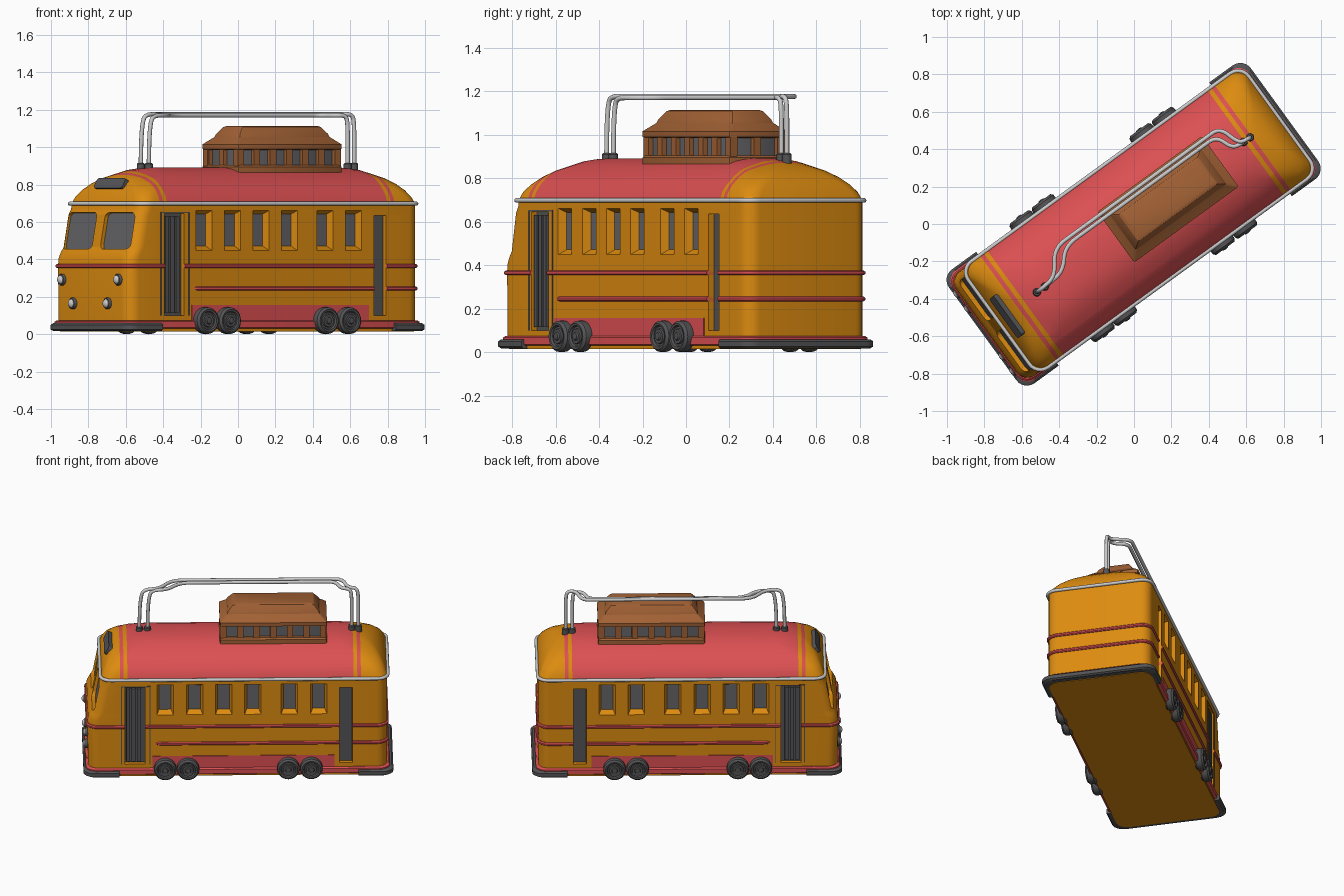
import bpy, bmesh
from math import radians, sin, cos, pi
from mathutils import Matrix, Vector

if "Cube" in bpy.data.objects:
    bpy.data.objects.remove(bpy.data.objects["Cube"])

ANGLE = radians(36)          # whole tram is turned about z; parts are built with length along x


def material(name, rgb):
    m = bpy.data.materials.new(name)
    m.diffuse_color = (*rgb, 1)
    m.use_nodes = True
    m.node_tree.nodes["Principled BSDF"].inputs["Base Color"].default_value = m.diffuse_color
    return m


YELLOW = material("yellow_paint", (0.72, 0.26, 0.005))
RED = material("red_paint", (0.72, 0.08, 0.085))
BROWN = material("brown_wood", (0.36, 0.12, 0.035))
SILVER = material("silver", (0.55, 0.55, 0.55))
DARK = material("dark_grey", (0.09, 0.09, 0.095))
GLASS = material("grey_glass", (0.13, 0.13, 0.14))


def part(name, bm, *mats, smooth=35):
    bmesh.ops.recalc_face_normals(bm, faces=bm.faces[:])
    me = bpy.data.meshes.new(name)
    bm.to_mesh(me)
    bm.free()
    for m in mats:
        me.materials.append(m)
    me.shade_smooth()
    me.set_sharp_from_angle(angle=radians(smooth))
    ob = bpy.data.objects.new(name, me)
    ob.rotation_euler.z = ANGLE
    bpy.context.collection.objects.link(ob)
    return ob


def loft(bm, rings):
    rows = [[bm.verts.new(p) for p in r] for r in rings]
    n = len(rows[0])
    for a, b in zip(rows, rows[1:]):
        for i in range(n):
            j = (i + 1) % n
            bm.faces.new((a[i], a[j], b[j], b[i]))
    bm.faces.new(rows[0])
    bm.faces.new(rows[-1])


def rr(x0, x1, w, r, z, n=7):
    """Rounded rectangle ring from x0 to x1, half width w."""
    pts = []
    for k, (cx, cy) in enumerate(((x1 - r, w - r), (x0 + r, w - r), (x0 + r, r - w), (x1 - r, r - w))):
        for i in range(n):
            a = (k + i / (n - 1)) * pi / 2
            pts.append((cx + r * cos(a), cy + r * sin(a), z))
    return pts


def box(bm, x0, x1, y0, y1, z0, z1):
    loft(bm, [[(x0, y0, z), (x1, y0, z), (x1, y1, z), (x0, y1, z)] for z in (z0, z1)])


def lathe(bm, centre, axis, profile, n=28):
    """Revolve (radius, offset) pairs round an axis through centre."""
    q = Vector((0, 0, 1)).rotation_difference(Vector(axis))
    loft(bm, [[Vector(centre) + q @ Vector((r * cos(2 * pi * i / n), r * sin(2 * pi * i / n), h))
               for i in range(n)] for r, h in profile])


def tube(name, pts, radius, mat, cyclic=False, kind='POLY'):
    cu = bpy.data.curves.new(name, 'CURVE')
    cu.dimensions = '3D'
    cu.bevel_depth, cu.bevel_resolution, cu.resolution_u = radius, 3, 5
    sp = cu.splines.new(kind)
    sp.points.add(len(pts) - 1)
    for p, co in zip(sp.points, pts):
        p.co = (*co, 1)
    sp.use_cyclic_u = cyclic
    if kind == 'NURBS':
        sp.order_u, sp.use_endpoint_u = 3, True
    cu.materials.append(mat)
    ob = bpy.data.objects.new(name, cu)
    ob.rotation_euler.z = ANGLE
    bpy.context.collection.objects.link(ob)


# body shell: upright sides, rounded nose and leaning windscreen
bm = bmesh.new()
loft(bm, [rr(x, 0.955, 0.343, 0.07, z) for x, z in (
    (-0.97, 0.02), (-0.975, 0.37), (-0.97, 0.41), (-0.955, 0.44), (-0.938, 0.465),
    (-0.905, 0.64), (-0.888, 0.67), (-0.885, 0.705))])
body = part("body", bm, YELLOW)

# trim bands round the body
bands = []
for nm, x0, z in (("upper_band", -0.985, 0.365), ("lower_band", -0.57, 0.245)):
    bm = bmesh.new()
    loft(bm, [rr(x0 + d, 0.965 - d, 0.353 - d, 0.07, z + h)
              for d, h in ((0.006, -0.011), (0, -0.005), (0, 0.005), (0.006, 0.011))])
    bands.append(part(nm, bm, RED))

# openings for windows, doors and windscreens
WINDOWS = (-0.475, -0.285, -0.098, 0.09, 0.325, 0.514)
DOORS = ((-0.735, -0.605, 0.10, 0.645), (0.648, 0.73, 0.10, 0.635))
bm = bmesh.new()
glass = bmesh.new()
doors = bmesh.new()
for s in (-1, 1):
    for x in WINDOWS:
        loft(bm, [[(x - w, s * y, a), (x + w, s * y, a), (x + w, s * y, b), (x - w, s * y, b)]
                  for y, w, a, b in ((0.365, 0.062, 0.435, 0.672), (0.30, 0.036, 0.475, 0.64))])
        box(glass, x - 0.04, x + 0.04, s * 0.29, s * 0.306, 0.47, 0.645)
    for x0, x1, z0, z1 in DOORS:
        box(bm, x0, x1, s * 0.37, s * 0.30, z0, z1)
        box(doors, x0 - 0.005, x1 + 0.005, s * 0.29, s * 0.312, z0 - 0.005, z1 + 0.005)
    for x0, x1 in ((-0.725, -0.70), (-0.69, -0.665), (-0.655, -0.63)):
        box(doors, x0, x1, s * 0.30, s * 0.337, 0.115, 0.63)
    for x in (-0.757, -0.572):
        box(doors, x - 0.003, x + 0.003, s * 0.33, s * 0.3455, 0.1, 0.65)
    box(doors, -0.76, -0.569, s * 0.33, s * 0.3455, 0.647, 0.653)
tilt = Matrix.Rotation(radians(11), 4, 'Y')
for s in (-1, 1):
    for target, d0, d1, g in ((bm, -0.08, 0.025, 0), (glass, 0.018, 0.04, 0.004)):
        outline = rr(-0.102 - g, 0.098 + g, 0.132 + g, 0.03, 0)
        loft(target, [[Vector((-0.918, s * 0.17, 0.555)) + tilt @ Vector((d, p[1], p[0]))
                       for p in outline] for d in (d0, d1)])
cutter = part("opening_cutter", bm)
cutter.hide_render = True
for ob in [body] + bands:
    md = ob.modifiers.new("openings", 'BOOLEAN')
    md.object, md.operation, md.solver = cutter, 'DIFFERENCE', 'EXACT'
    bpy.context.view_layer.objects.active = ob
    bpy.ops.object.modifier_apply(modifier=md.name)
    ob.data.set_sharp_from_angle(angle=radians(35))
bpy.data.objects.remove(cutter)
part("window_glass", glass, GLASS)
part("doors", doors, DARK)

# domed roof, split across its length for the red panel and stripes
bm = bmesh.new()
loft(bm, [rr(-0.885 + d, 0.955 - d, 0.343 - e, min(0.07 + 0.7 * d, 0.33 - e), z) for d, e, z in (
    (0, 0, 0.70), (0.012, 0.012, 0.735), (0.03, 0.037, 0.77), (0.055, 0.075, 0.805), (0.09, 0.115, 0.835),
    (0.135, 0.16, 0.86), (0.19, 0.21, 0.878), (0.25, 0.26, 0.887), (0.32, 0.31, 0.891))])
REDS = ((-0.765, -0.742), (-0.718, 0.738), (0.762, 0.785))
for x in (v for pair in REDS for v in pair):
    bmesh.ops.bisect_plane(bm, geom=bm.verts[:] + bm.edges[:] + bm.faces[:],
                           plane_co=(x, 0, 0), plane_no=(1, 0, 0))
for f in bm.faces:
    f.material_index = int(any(a < f.calc_center_median().x < b for a, b in REDS))
part("roof", bm, YELLOW, RED)
tube("gutter_rail", rr(-0.892, 0.96, 0.349, 0.07, 0.698), 0.011, SILVER, cyclic=True)

# destination sign plate on the roof front
bm = bmesh.new()
lean = Matrix.Rotation(radians(30), 4, 'Y')
loft(bm, [[Vector((-0.838, 0, 0.803)) + lean @ Vector((d, p[1], p[0]))
           for p in rr(-0.03, 0.03, 0.13, 0.015, 0)] for d in (-0.012, 0.05)])
part("front_sign", bm, DARK)

# skirt, side panels and bumpers
bm = bmesh.new()
loft(bm, [rr(-0.985 + d, 0.972 - d, 0.36 - d, 0.07, z)
          for d, z in ((0.008, 0.03), (0, 0.036), (0, 0.067), (0.008, 0.074))])
part("skirt", bm, RED)
bm = bmesh.new()
for s in (-1, 1):
    box(bm, -0.555, 0.615, s * 0.33, s * 0.347, 0.05, 0.157)
part("side_panels", bm, RED)
for nm, s in (("front_bumper", -1), ("rear_bumper", 1)):
    bm = bmesh.new()
    loft(bm, [rr(-1.0 + d, 0.995 - d, 0.376 - d, 0.07, z)
              for d, z in ((0.05, 0.018), (0.01, 0.018), (0, 0.026), (0, 0.05), (0.01, 0.059), (0.05, 0.059))])
    bmesh.ops.bisect_plane(bm, geom=bm.verts[:] + bm.edges[:] + bm.faces[:], clear_inner=True,
                           plane_co=(s * 0.77, 0, 0), plane_no=(s, 0, 0))
    bmesh.ops.holes_fill(bm, edges=[e for e in bm.edges if e.is_boundary])
    # open underside so the yellow floor shows
    bmesh.ops.delete(bm, geom=[f for f in bm.faces if abs(f.normal.z) > 0.99 and f.calc_area() > 0.05],
                     context='FACES')
    part(nm, bm, DARK)
bm = bmesh.new()
loft(bm, [rr(-0.965, 0.95, 0.34, 0.07, z) for z in (0.015, 0.03)])
part("floor", bm, YELLOW)

# wheels with stepped hubs
bm = bmesh.new()
for s in (-1, 1):
    for x in (-0.475, -0.328, 0.318, 0.466):
        lathe(bm, (x, s * 0.33, 0.073), (0, s, 0), (
            (0.06, 0), (0.071, 0.012), (0.073, 0.03), (0.071, 0.05), (0.06, 0.062), (0.05, 0.06),
            (0.045, 0.05), (0.036, 0.05), (0.033, 0.058), (0.02, 0.058), (0.016, 0.066), (0.004, 0.068)))
part("wheels", bm, DARK)

# headlights
bm = bmesh.new()
rims = bmesh.new()
for s in (-1, 1):
    for y, z in ((0.255, 0.292), (0.158, 0.165)):
        c = (-0.96, s * y, z)
        lathe(rims, c, (-1, 0, 0), ((0.031, 0), (0.031, 0.022), (0.027, 0.028), (0.022, 0.028)), 20)
        lathe(bm, c, (-1, 0, 0), ((0.023, 0.01), (0.023, 0.03), (0.017, 0.038), (0.006, 0.042)), 20)
part("headlight_rims", rims, DARK)
part("headlights", bm, SILVER)

# roof lantern: base, posts, glazing and stepped hip roof
CX = 0.225


def lantern(bm, rows):
    loft(bm, [rr(CX - a, CX + a, b, 0.012, z, 3) for a, b, z in rows])


bm = bmesh.new()
lantern(bm, ((0.345, 0.167, 0.84), (0.345, 0.167, 0.895), (0.335, 0.157, 0.905)))
lantern(bm, ((0.325, 0.147, 0.985), (0.345, 0.167, 0.99), (0.345, 0.167, 1.015), (0.30, 0.118, 1.055),
             (0.295, 0.113, 1.07), (0.262, 0.09, 1.108), (0.25, 0.08, 1.113)))
for s in (-1, 1):
    for i in range(7):
        x = CX - 0.32 + 0.64 * i / 6
        box(bm, x - 0.02, x + 0.02, s * 0.12, s * 0.158, 0.89, 1.0)
    for y in (-0.132, 0, 0.132):
        box(bm, CX + s * 0.30, CX + s * 0.336, y - 0.02, y + 0.02, 0.89, 1.0)
part("roof_lantern", bm, BROWN, smooth=25)
bm = bmesh.new()
lantern(bm, ((0.312, 0.134, 0.89), (0.312, 0.134, 1.0)))
part("lantern_glass", bm, GLASS)

# paired roof rails with collars
bm = bmesh.new()
for nm, f, r, y, top in (("outer_roof_rail", -0.635, 0.775, 0.147, 1.176), ("inner_roof_rail", -0.582, 0.732, 0.12, 1.17)):
    tube(nm, [(f, 0.01, 0.87), (f, 0.01, 1.0), (f + 0.01, 0.01, 1.13), (f + 0.03, 0.01, top), (f + 0.13, 0.02, top),
              (f + 0.21, y, top), (f + 0.36, y, top), (0.0, y, top), (r - 0.2, y, top), (r - 0.1, y, top),
              (r - 0.07, 0.02, top), (r - 0.01, 0.01, top), (r, 0.01, 1.12), (r, 0.01, 1.0), (r, 0.01, 0.87)],
         0.0115, SILVER, kind='NURBS')
    for x in (f, r):
        lathe(bm, (x, 0.01, 0.86), (0, 0, 1), ((0.022, 0), (0.022, 0.05), (0.017, 0.055)), 16)
part("rail_collars", bm, DARK)
